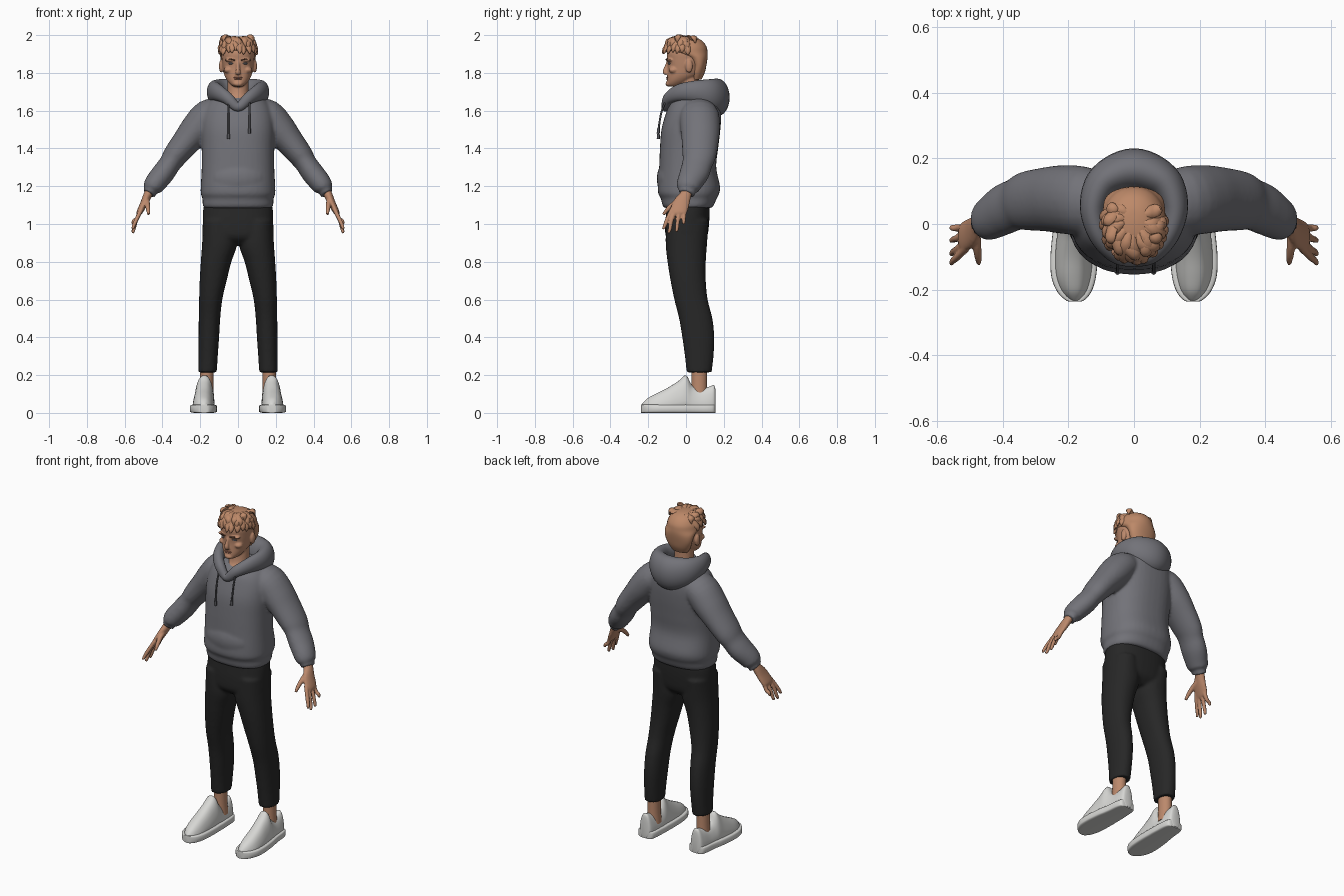
import bpy, bmesh, math, random
from mathutils import Vector

random.seed(4)
X, Y, Z = Vector((1, 0, 0)), Vector((0, 1, 0)), Vector((0, 0, 1))


def material(name, rgb):
    m = bpy.data.materials.new(name)
    m.diffuse_color = (*rgb, 1)
    return m


SKIN = material("skin", (0.50, 0.25, 0.15))
HAIR = material("hair", (0.51, 0.25, 0.14))
CLOTH = material("grey cloth", (0.17, 0.17, 0.19))
CORD = material("cord", (0.09, 0.09, 0.10))
BLACK = material("black trousers", (0.02, 0.02, 0.02))
WHITE = material("white shoe", (0.68, 0.68, 0.66))
BROW = material("brow brown", (0.16, 0.07, 0.04))
LIP = material("lip", (0.36, 0.15, 0.10))
EYE = material("eye", (0.20, 0.20, 0.22))


def smooth_path(pts, k=4, closed=False):
    """Catmull-Rom through tuples of any length."""
    n, out = len(pts), []
    for i in range(n if closed else n - 1):
        q = [pts[(i + j) % n] if closed else pts[min(max(i + j, 0), n - 1)] for j in (-1, 0, 1, 2)]
        for s in range(k):
            t = s / k
            out.append([0.5 * (2 * b + (c - a) * t + (2 * a - 5 * b + 4 * c - d) * t * t
                               + (3 * b - a - 3 * c + d) * t ** 3) for a, b, c, d in zip(*q)])
    return out if closed else out + [list(pts[-1])]


def tube(bm, pts, ref=Y, axis=None, sides=24, p=2.0, taper=0.0, mirror=1, closed=False, k=4):
    """Loft of (x, y, z, width, depth) sections; depth lies along ref."""
    path = smooth_path(pts, k, closed)
    n, rings = len(path), []
    for i, q in enumerate(path):
        c = Vector(q[:3])
        nxt = path[(i + 1) % n] if closed else path[min(i + 1, n - 1)]
        prv = path[i - 1] if closed else path[max(i - 1, 0)]
        t = axis or (Vector(nxt[:3]) - Vector(prv[:3])).normalized()
        v = (ref - t * ref.dot(t)).normalized()
        u = v.cross(t)
        ring = []
        for j in range(sides):
            a = 2 * math.pi * j / sides
            ca, sa = math.cos(a), math.sin(a)
            cu = math.copysign(abs(ca) ** (2 / p), ca)
            sv = math.copysign(abs(sa) ** (2 / p), sa)
            co = c + u * max(q[3], .001) * cu * (1 - taper * (sv + 1) / 2) + v * max(q[4], .001) * sv
            ring.append(bm.verts.new((co.x * mirror, co.y, co.z)))
        rings.append(ring)
    for i in range(n if closed else n - 1):
        a, b = rings[i], rings[(i + 1) % n]
        for j in range(sides):
            m = (j + 1) % sides
            bm.faces.new((a[j], a[m], b[m], b[j]))
    if not closed:
        bm.faces.new(rings[0])
        bm.faces.new(rings[-1])


def ball(bm, c, r):
    vs = bmesh.ops.create_uvsphere(bm, u_segments=20, v_segments=12, radius=1)["verts"]
    for v in vs:
        v.co = Vector([c[i] + v.co[i] * r[i] for i in range(3)])


def levels(rows):
    """(z, front y, back y, half width) rows to loft sections."""
    return [(0, (f + b) / 2, z, w, (b - f) / 2) for z, f, b, w in rows]


def finish(name, bm, mat, voxel=0, smooth=3):
    bmesh.ops.recalc_face_normals(bm, faces=bm.faces[:])
    me = bpy.data.meshes.new(name)
    bm.to_mesh(me)
    bm.free()
    ob = bpy.data.objects.new(name, me)
    bpy.context.collection.objects.link(ob)
    me.materials.append(mat)
    bpy.context.view_layer.objects.active = ob
    ob.select_set(True)
    bpy.ops.object.shade_smooth_by_angle(angle=math.radians(50))
    ob.select_set(False)
    if voxel:   # blend overlapping volumes into one skin
        r = ob.modifiers.new("blend", "REMESH")
        r.mode, r.voxel_size, r.use_smooth_shade = "VOXEL", voxel, True
        s = ob.modifiers.new("soften", "SMOOTH")
        s.factor, s.iterations = 0.5, smooth
    return ob


# Hoodie body with sleeves and front pocket bulge
bm = bmesh.new()
tube(bm, levels([(1.085, -.115, .135, .178), (1.10, -.125, .148, .187), (1.135, -.133, .162, .188),
                 (1.16, -.147, .175, .197), (1.2, -.149, .18, .197), (1.3, -.142, .16, .192),
                 (1.4, -.138, .17, .192), (1.5, -.13, .182, .195), (1.58, -.108, .187, .188),
                 (1.635, -.085, .182, .165), (1.67, -.05, .16, .13), (1.685, .0, .12, .08)]),
     axis=Z, sides=40, p=2.4)
ball(bm, (0, -.085, 1.24), (.15, .07, .10))
for s in (1, -1):
    tube(bm, [(.09, .06, 1.585, .08, .09), (.155, .07, 1.57, .09, .105), (.215, .075, 1.505, .088, .105),
              (.27, .075, 1.44, .076, .098), (.33, .07, 1.365, .066, .09), (.36, .06, 1.32, .058, .08),
              (.395, .045, 1.27, .06, .078), (.435, .02, 1.22, .057, .068), (.455, .01, 1.19, .05, .06),
              (.46, .008, 1.18, .037, .046), (.472, .002, 1.16, .036, .045)], mirror=s)
finish("hoodie", bm, CLOTH, .009, 4)

# Hood folded behind the neck
bm = bmesh.new()
half = [(.055, -.092, 1.665, .028, .032), (.105, -.035, 1.695, .032, .045),
        (.125, .05, 1.70, .04, .06), (.09, .13, 1.685, .055, .085)]
loop = [(0, -.108, 1.62, .022, .025)] + half + [(0, .165, 1.67, .066, .10)] + \
       [(-q[0],) + q[1:] for q in reversed(half)]
tube(bm, loop, ref=Z, closed=True, k=6)
finish("hood", bm, CLOTH)

# Drawstrings with tips
bm = bmesh.new()
for x, low in ((-.05, 1.47), (.06, 1.50)):
    tube(bm, [(x, -.108, 1.65, .005, .005), (x, -.128, 1.60, .005, .005),
              (x, -.14, 1.54, .005, .005), (x, -.146, low, .005, .005)], sides=8)
    tube(bm, [(x, -.146, low + .005, .008, .008), (x, -.147, low - .02, .008, .008)], sides=8)
finish("drawstrings", bm, CORD)

# Trousers
bm = bmesh.new()
tube(bm, levels([(1.13, -.1, .12, .17), (1.08, -.103, .125, .184), (1.0, -.11, .122, .187),
                 (.93, -.105, .11, .18), (.89, -.06, .07, .1)]), axis=Z, sides=36, p=2.4)
for s in (1, -1):
    rows = [(1.02, -.105, .12, .03, .185), (.9, -.108, .112, .005, .19), (.8, -.098, .105, .035, .197),
            (.7, -.082, .105, .06, .203), (.6, -.062, .115, .083, .206), (.5, -.037, .14, .094, .208),
            (.4, -.02, .15, .10, .209), (.3, -.006, .146, .107, .209), (.215, .003, .136, .112, .21)]
    tube(bm, [((i + o) / 2, (f + b) / 2, z, (o - i) / 2, (b - f) / 2) for z, f, b, i, o in rows],
         axis=Z, mirror=s, p=2.2)
finish("trousers", bm, BLACK, .009, 3)

# Ankles
bm = bmesh.new()
for s in (1, -1):
    tube(bm, [(.166, .07, .07, .04, .045), (.166, .07, .14, .036, .042), (.165, .07, .25, .036, .042)],
         axis=Z, mirror=s)
finish("ankles", bm, SKIN)

# Shoes: (y, centre x, half width, height)
shoe = [(.157, .172, .02, .10), (.15, .172, .042, .145), (.12, .172, .052, .137), (.07, .173, .056, .128),
        (.03, .175, .06, .148), (.0, .178, .063, .198), (-.04, .18, .066, .168), (-.10, .183, .068, .13),
        (-.16, .184, .064, .10), (-.205, .182, .048, .075), (-.23, .18, .025, .05), (-.235, .18, .01, .04)]
upper, sole = bmesh.new(), bmesh.new()
for s in (1, -1):
    tube(upper, [(x, y, h / 2 + .003, w, h / 2 - .002) for y, x, w, h in shoe],
         ref=Z, axis=Y, p=2.7, taper=.45, mirror=s)
    tube(sole, [(x, y - .002, .022, w + .004, .022) for y, x, w, h in shoe],
         ref=Z, axis=Y, p=6, mirror=s)
finish("shoe_uppers", upper, WHITE)
finish("shoe_soles", sole, WHITE)

# Hands: palm, fingers, thumb
bm = bmesh.new()
fingers = [(-.072, -.122, .972), (-.052, -.094, .952), (-.031, -.052, .958), (-.011, -.012, .998)]
for s in (1, -1):
    tube(bm, [(.45, .01, 1.21, .024, .03), (.475, .0, 1.16, .023, .03), (.497, -.025, 1.11, .02, .044),
              (.52, -.04, 1.065, .016, .045), (.525, -.042, 1.05, .012, .038)], mirror=s)
    for y0, y1, z1 in fingers:
        ym = y0 * .45 + y1 * .55
        tube(bm, [(.51, y0, 1.08, .012, .012), (.537, ym, 1.025, .011, .011),
                  (.552, y1 * .8 + y0 * .2, z1 + .02, .010, .010), (.558, y1, z1, .007, .007)],
             sides=12, mirror=s)
    tube(bm, [(.483, -.02, 1.13, .016, .018), (.48, -.06, 1.11, .014, .014),
              (.476, -.095, 1.08, .012, .012), (.473, -.12, 1.05, .008, .008)], sides=12, mirror=s)
finish("hands", bm, SKIN, .005, 2)

# Head with neck, nose, brow ridge and ears
bm = bmesh.new()
tube(bm, levels([(1.58, -.08, .09, .09), (1.64, -.075, .085, .075), (1.68, -.045, .075, .058),
                 (1.73, -.035, .07, .055), (1.80, -.03, .07, .055)]), axis=Z)
tube(bm, levels([(1.727, -.088, -.03, .022), (1.737, -.101, -.01, .038), (1.76, -.101, .03, .058),
                 (1.79, -.099, .075, .073), (1.83, -.097, .095, .081), (1.87, -.1, .104, .086),
                 (1.91, -.101, .107, .088), (1.95, -.08, .095, .076), (1.975, -.05, .07, .05),
                 (1.985, -.02, .03, .02)]), axis=Z, sides=32, p=2.2)
tube(bm, [(0, -.094, 1.86, .009, .009), (0, -.103, 1.83, .010, .012), (0, -.111, 1.805, .014, .013),
          (0, -.105, 1.793, .014, .008)], sides=12)
ball(bm, (0, -.093, 1.742), (.026, .016, .014))
for s in (1, -1):
    ball(bm, (s * .038, -.085, 1.868), (.034, .019, .009))
    ball(bm, (s * .05, -.065, 1.815), (.025, .026, .018))
    ball(bm, (s * .089, .016, 1.835), (.012, .02, .035))
finish("head", bm, SKIN, .005, 3)

# Face details: eyes, brows, lips
bm, eb, lb = bmesh.new(), bmesh.new(), bmesh.new()
for s in (1, -1):
    ball(bm, (s * .036, -.085, 1.85), (.015, .012, .006))
    tube(eb, [(.016, -.102, 1.867, .003, .004), (.04, -.102, 1.873, .003, .005),
              (.062, -.083, 1.868, .002, .004)], sides=8, mirror=s)
ball(lb, (0, -.097, 1.775), (.024, .008, .004))
ball(lb, (0, -.097, 1.768), (.02, .009, .004))
finish("eyes", bm, EYE)
finish("eyebrows", eb, BROW)
finish("lips", lb, LIP)

# Hair cap over the back of the head
bm = bmesh.new()
tube(bm, levels([(1.765, .03, .082, .05), (1.80, .025, .099, .071), (1.84, .03, .108, .086),
                 (1.88, .0, .114, .093), (1.91, -.085, .114, .096), (1.94, -.105, .108, .092),
                 (1.97, -.08, .085, .072), (1.988, -.045, .05, .04), (1.993, -.01, .015, .01)]),
     axis=Z, sides=32, p=2.1)
finish("hair_cap", bm, HAIR)

# Tousled locks swept from the crown to the fringe and sides
bm = bmesh.new()
for row, (count, spread, drop) in enumerate(((13, 100, 1.9), (10, 95, 1.925), (9, 120, 1.95))):
    for i in range(count):
        a = math.radians(-spread + 2 * spread * i / (count - 1) + random.uniform(-6, 6))
        b = a + random.uniform(-.5, .15)
        tip = drop + random.uniform(-.012, .012)
        r = .98 - .06 * row
        sx, sy, ex, ey = math.sin(b), -math.cos(b), math.sin(a), -math.cos(a)
        tube(bm, [(sx * .025, sy * .03 + .01, 1.982, .008, .006),
                  (sx * .06, sy * .07, 1.978 + random.uniform(-.006, .006), .02, .012),
                  (ex * .096 * r, ey * .113 * r, tip + .028, .018, .012),
                  (ex * .102 * r, ey * .126 * r, tip, .003, .003)], ref=Z + Vector((ex, ey, 0)), sides=8)
finish("hair_locks", bm, HAIR)
